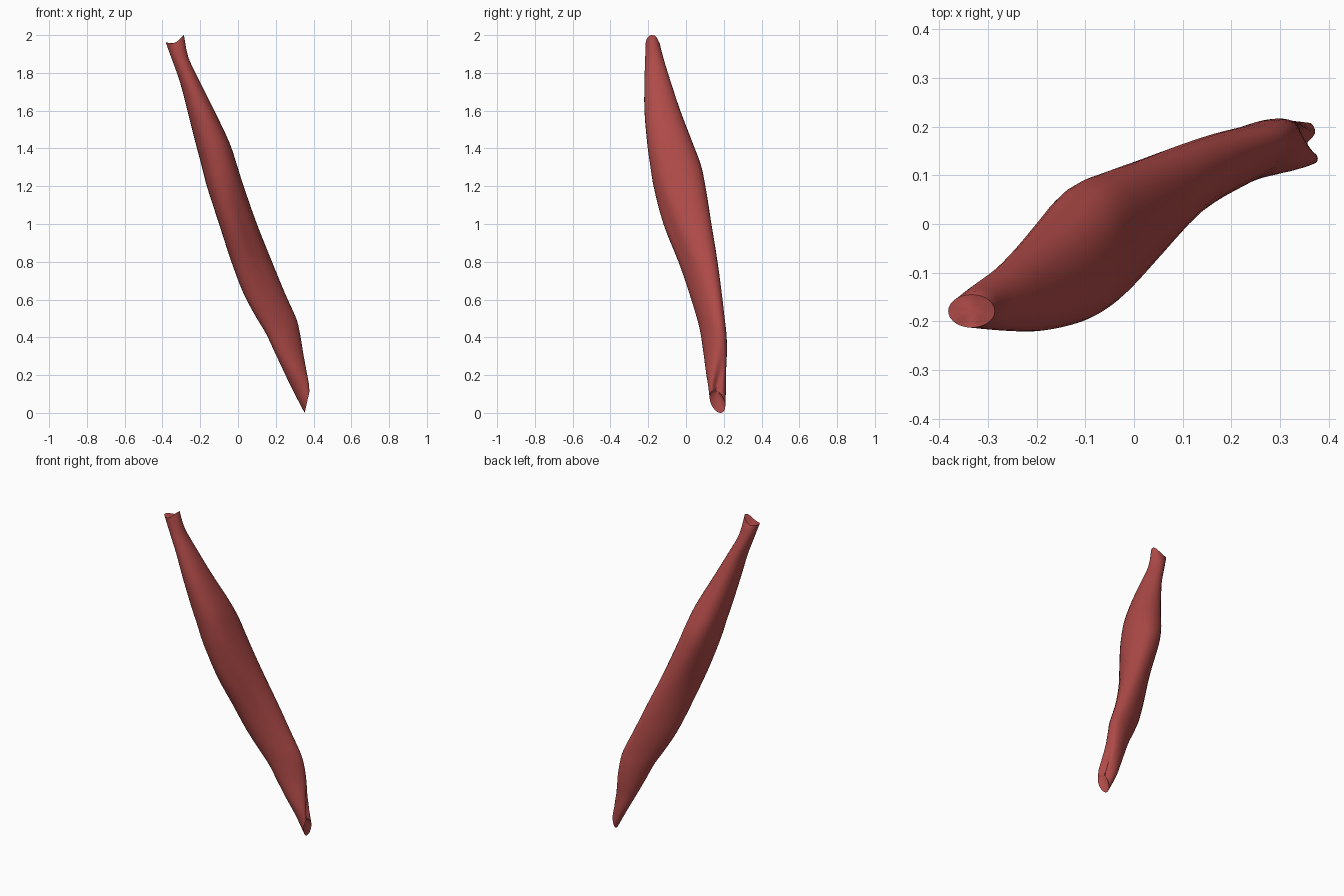
import bpy, bmesh, math
from mathutils import Vector

cube = bpy.data.objects.get("Cube")
if cube:
    bpy.data.objects.remove(cube, do_unlink=True)

SIDES = 28
STEPS = 3

# Stations along the belly:
# height, x min, x max, y min, y max, rim tilt, end fold depth, diagonal skew
STATIONS = [
    (0.06, 0.353, 0.38, 0.125, 0.208, 0.06, 0.025, -0.4),
    (0.14, 0.29, 0.38, 0.117, 0.212, 0.02, 0.03, -0.25),
    (0.22, 0.242, 0.368, 0.105, 0.212, 0, 0.02, 0.1),
    (0.32, 0.195, 0.347, 0.092, 0.217, 0, 0.005, 0.4),
    (0.42, 0.148, 0.328, 0.077, 0.214, 0, 0, 0.5),
    (0.50, 0.10, 0.308, 0.058, 0.205, 0, 0, 0.55),
    (0.63, 0.03, 0.25, 0.018, 0.19, 0, 0, 0.55),
    (0.80, -0.035, 0.18, -0.04, 0.167, 0, 0, 0.5),
    (1.00, -0.10, 0.10, -0.12, 0.135, 0, 0, 0.35),
    (1.20, -0.165, 0.03, -0.172, 0.103, 0, 0, 0.15),
    (1.31, -0.193, -0.005, -0.19, 0.08, 0, 0, 0.08),
    (1.43, -0.225, -0.045, -0.206, 0.035, 0, 0, 0.05),
    (1.60, -0.268, -0.125, -0.22, -0.03, 0, 0, 0),
    (1.75, -0.307, -0.2, -0.22, -0.08, 0, 0, 0),
    (1.88, -0.353, -0.262, -0.216, -0.12, 0, 0, 0),
    (1.98, -0.382, -0.286, -0.213, -0.145, 0.02, 0, 0),
]


def spline(a, b, c, d, t):
    return b + 0.5 * t * (c - a + t * (2 * a - 5 * b + 4 * c - d + t * (3 * (b - c) + d - a)))


def resample(rows):
    out = []
    last = len(rows) - 1
    for i in range(last):
        four = [rows[max(0, min(last, i + k))] for k in (-1, 0, 1, 2)]
        for s in range(STEPS):
            out.append([spline(*vals, s / STEPS) for vals in zip(*four)])
    return out + [list(rows[last])]


def bump(angle, centre, width):
    d = (angle - centre + math.pi) % (2 * math.pi) - math.pi
    return math.exp(-(d / width) ** 2)


def rounded(value, power):
    return math.copysign(abs(value) ** power, value)


def section(row):
    z, x0, x1, y0, y1, tilt, fold, skew = row
    # fuller, boxier sections through the belly
    power = 1 - 0.13 * math.exp(-((z - 1.35) / 0.3) ** 2)
    pts = []
    for k in range(SIDES):
        a = 2 * math.pi * k / SIDES
        c = rounded(math.cos(a), power)
        s = rounded(math.sin(a + skew), power)
        # long shallow furrow on the front of the belly
        furrow = 1 - 0.1 * bump(a, -1.2, 0.3) * math.exp(-((z - 0.95) / 0.25) ** 2)
        x = (x0 + x1) / 2 + (x1 - x0) / 2 * c * furrow - fold * bump(a, 0.3, 0.4)
        y = (y0 + y1) / 2 + (y1 - y0) / 2 * s * furrow
        pts.append(Vector((x, y, z + tilt * c)))
    return pts


def sunken_end(bm, ring, direction):
    # the torn tendon end: a lip, then a shallow hollow
    mid = sum((v.co for v in ring), Vector()) / SIDES
    inner = [bm.verts.new(mid.lerp(v.co, 0.6) + direction * 0.6) for v in ring]
    for k in range(SIDES):
        j = (k + 1) % SIDES
        bm.faces.new((ring[k], ring[j], inner[j], inner[k]))
    tip = bm.verts.new(mid + direction)
    for k in range(SIDES):
        bm.faces.new((inner[k], inner[(k + 1) % SIDES], tip))


# Muscle belly lofted from its cross-sections
bm = bmesh.new()
rings = [[bm.verts.new(p) for p in section(r)] for r in resample(STATIONS)]
for low, high in zip(rings, rings[1:]):
    for k in range(SIDES):
        j = (k + 1) % SIDES
        bm.faces.new((low[k], low[j], high[j], high[k]))

# Uneven upper rim, notched at front and back
for k, v in enumerate(rings[-1]):
    v.co.z -= 0.02 * abs(math.sin(2 * math.pi * k / SIDES)) ** 3

sunken_end(bm, rings[0], Vector((-0.015, 0, 0.04)))
sunken_end(bm, rings[-1], Vector((0.004, 0, -0.012)))
bmesh.ops.recalc_face_normals(bm, faces=bm.faces)

mesh = bpy.data.meshes.new("muscle_belly")
bm.to_mesh(mesh)
bm.free()
muscle = bpy.data.objects.new("muscle_belly", mesh)
bpy.context.collection.objects.link(muscle)

# Muscle colour
colour = (0.43, 0.07, 0.065, 1)
red = bpy.data.materials.new("muscle_red")
red.use_nodes = True
red.diffuse_color = colour
shader = next(n for n in red.node_tree.nodes if n.type == "BSDF_PRINCIPLED")
shader.inputs["Base Color"].default_value = colour
shader.inputs["Roughness"].default_value = 0.6
mesh.materials.append(red)

bpy.ops.object.select_all(action="DESELECT")
muscle.select_set(True)
bpy.context.view_layer.objects.active = muscle
bpy.ops.object.shade_smooth_by_angle(angle=math.radians(50))
